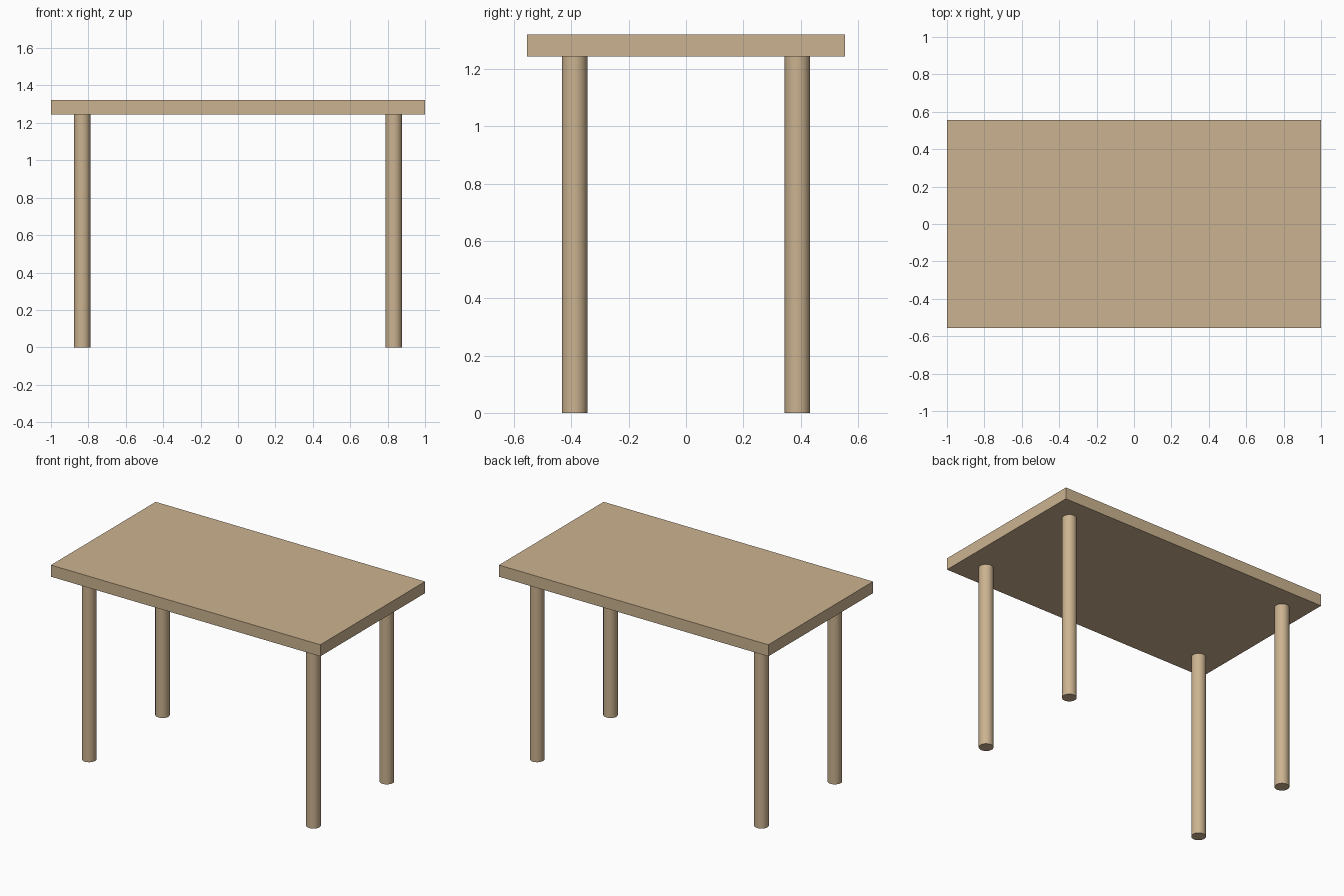
import bpy
import math

if "Cube" in bpy.data.objects:
    bpy.data.objects.remove(bpy.data.objects["Cube"])

HALF_X, HALF_Y = 1.0, 0.5555        # tabletop half sizes
LEG_H, TOP_T = 1.244, 0.078         # leg height, tabletop thickness
LEG_X, LEG_Y, LEG_R = 0.833, 0.389, 0.0444

wood = bpy.data.materials.new("wood")
wood.diffuse_color = (0.6, 0.45, 0.28, 1.0)
wood.use_nodes = True
wood.node_tree.nodes["Principled BSDF"].inputs["Base Color"].default_value = wood.diffuse_color

# Tabletop slab
bpy.ops.mesh.primitive_cube_add(size=1, location=(0, 0, LEG_H + TOP_T / 2))
top = bpy.context.object
top.name = "tabletop"
top.scale = (2 * HALF_X, 2 * HALF_Y, TOP_T)
bpy.ops.object.transform_apply(location=False, rotation=False, scale=True)
top.data.materials.append(wood)

# Four round legs, standing on the ground and meeting the slab
for y_name, sy in (("front", -1), ("back", 1)):
    for x_name, sx in (("left", -1), ("right", 1)):
        bpy.ops.mesh.primitive_cylinder_add(
            vertices=32, radius=LEG_R, depth=LEG_H,
            location=(sx * LEG_X, sy * LEG_Y, LEG_H / 2))
        leg = bpy.context.object
        leg.name = f"{y_name}_{x_name}_leg"
        leg.data.materials.append(wood)
        bpy.ops.object.shade_smooth_by_angle(angle=math.radians(30))
